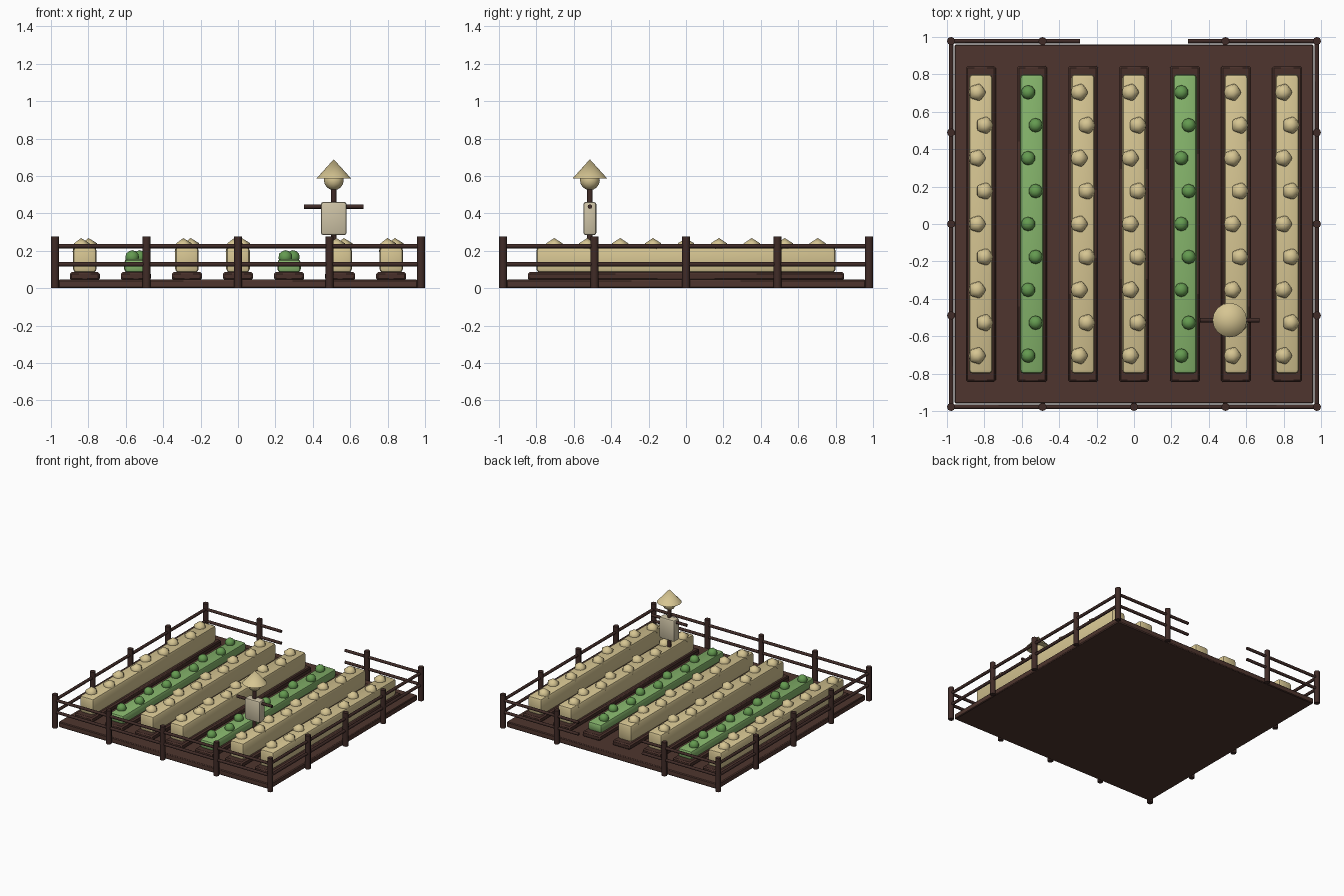
import bpy, math
from mathutils import Vector

cube = bpy.data.objects.get("Cube")
if cube:
    bpy.data.objects.remove(cube, do_unlink=True)


def material(name, srgb):
    col = [(c / 255 / 12.92 if c < 11 else ((c / 255 + 0.055) / 1.055) ** 2.4) for c in srgb] + [1]
    m = bpy.data.materials.new(name)
    m.use_nodes = True
    m.diffuse_color = col
    bsdf = m.node_tree.nodes["Principled BSDF"]
    bsdf.inputs["Base Color"].default_value = col
    bsdf.inputs["Roughness"].default_value = 0.9
    return m


SOIL = material("soil brown", (78, 53, 46))
BED = material("bed brown", (72, 48, 42))
WOOD = material("dark wood", (64, 43, 39))
STRAW = material("straw yellow", (214, 197, 146))
LEAF = material("leaf green", (133, 180, 107))
SPROUT = material("sprout green", (100, 154, 80))
CLOTH = material("cloth beige", (205, 194, 165))


def finish(name, mat, smooth=True, angle=40):
    ob = bpy.context.object
    ob.name = name
    ob.data.materials.append(mat)
    if smooth:
        bpy.ops.object.shade_smooth_by_angle(angle=math.radians(angle))
    return ob


def box(name, mat, center, size, bevel=0.0, segments=2):
    bpy.ops.mesh.primitive_cube_add(size=1, location=center)
    ob = bpy.context.object
    ob.scale = size
    bpy.ops.object.transform_apply(location=False, rotation=False, scale=True)
    if bevel:
        mod = ob.modifiers.new("rounded edges", 'BEVEL')
        mod.width = bevel
        mod.segments = segments
        bpy.ops.object.modifier_apply(modifier=mod.name)
    return finish(name, mat)


def rod(name, mat, a, b, radius, sides=8):
    a, b = Vector(a), Vector(b)
    d = b - a
    bpy.ops.mesh.primitive_cylinder_add(vertices=sides, radius=radius, depth=d.length, location=(a + b) / 2)
    bpy.context.object.rotation_euler = d.to_track_quat('Z', 'Y').to_euler()
    return finish(name, mat, angle=50)


# Ground slab
box("ground", SOIL, (0, 0, 0.0225), (1.92, 1.92, 0.045), 0.006, 1)

# Crop rows: raised bed, crop block and alternating heads
for row in range(7):
    x = (row - 3) * 0.273
    green = row in (1, 4)
    label = "leafy" if green else "grain"
    top = 0.155 if green else 0.22
    box(f"bed_{row}", BED, (x, 0, 0.064), (0.16, 1.69, 0.045), 0.01, 1)
    box(f"{label}_row_{row}", LEAF if green else STRAW,
        (x, 0, (0.083 + top) / 2), (0.126, 1.6, top - 0.083), 0.02)
    for i in range(9):
        loc = (x + (0.02 if i % 2 else -0.02), (4 - i) * 0.176, 0.165 if green else 0.217)
        bpy.ops.mesh.primitive_ico_sphere_add(
            subdivisions=2 if green else 1, radius=0.038 if green else 0.051, location=loc)
        finish(f"{label}_head_{row}_{i}", SPROUT if green else STRAW, angle=60)

# Fence posts, with the back middle left open as a gateway
E = 0.978
steps = [-E, -E / 2, 0, E / 2, E]
for x in steps:
    for y in steps:
        edge = abs(x) == E or abs(y) == E
        if edge and not (x == 0 and y == E):
            rod("fence_post", WOOD, (x, y, 0), (x, y, 0.275), 0.022)

# Fence rails
for z in (0.128, 0.225):
    rod("front_rail", WOOD, (-E, -E, z), (E, -E, z), 0.012)
    for s in (-1, 1):
        rod("side_rail", WOOD, (s * E, -E, z), (s * E, E, z), 0.012)
        rod("back_rail", WOOD, (s * E, E, z), (s * 0.29, E, z), 0.012)

# Scarecrow
SX, SY = 0.512, -0.514
rod("scarecrow_pole", WOOD, (SX, SY, 0.04), (SX, SY, 0.56), 0.015)
rod("scarecrow_arms", WOOD, (SX - 0.16, SY, 0.436), (SX + 0.16, SY, 0.436), 0.012)
box("scarecrow_body", CLOTH, (SX, SY, 0.372), (0.138, 0.07, 0.178), 0.014)
bpy.ops.mesh.primitive_uv_sphere_add(segments=12, ring_count=8, radius=0.053, location=(SX, SY, 0.577))
finish("scarecrow_head", STRAW)
bpy.ops.mesh.primitive_cone_add(vertices=16, radius1=0.092, radius2=0, depth=0.102, location=(SX, SY, 0.638))
finish("scarecrow_hat", STRAW)
